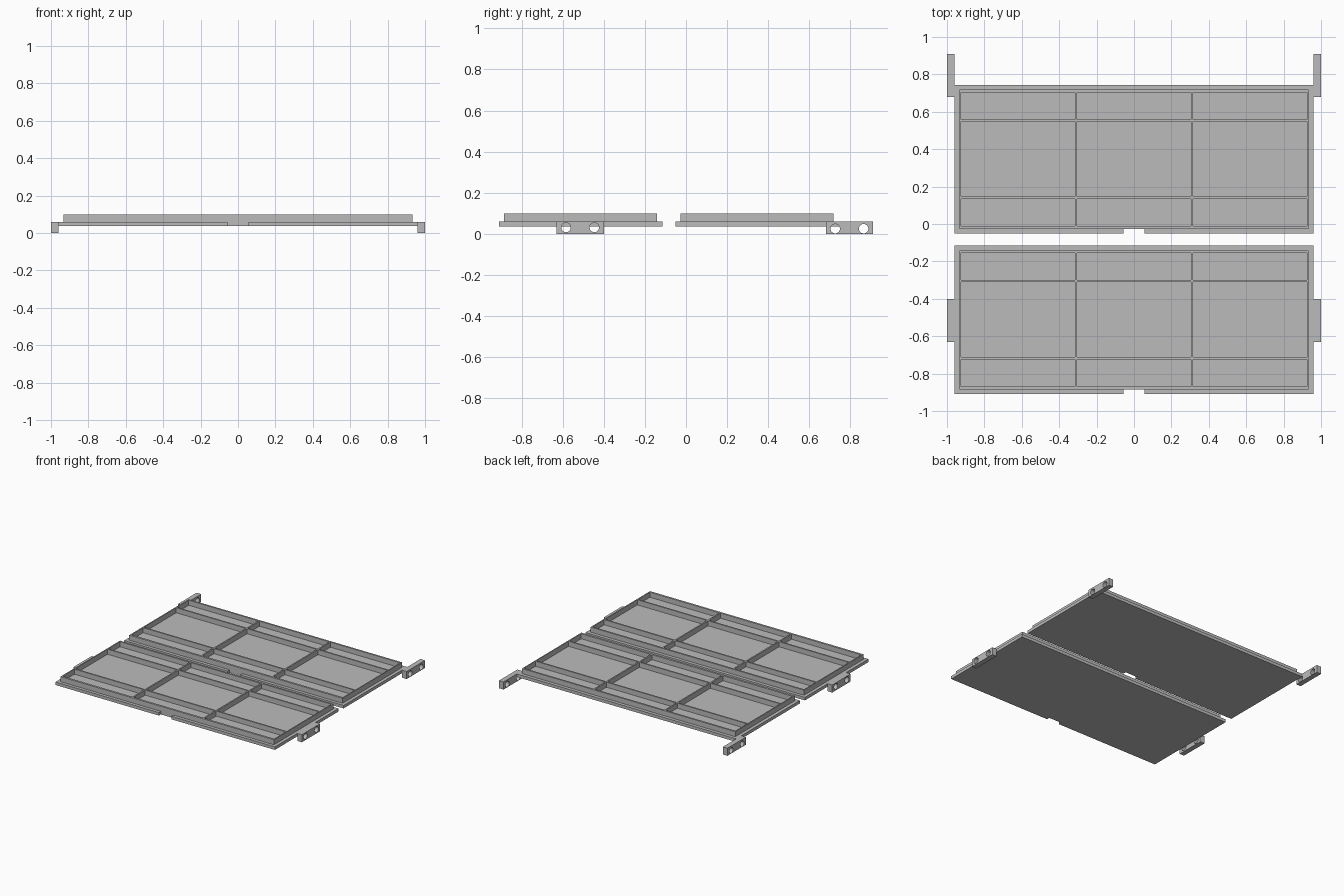
import bpy, bmesh, math
from mathutils import Matrix

if "Cube" in bpy.data.objects:
    bpy.data.objects.remove(bpy.data.objects["Cube"])

grey = bpy.data.materials.new("plain grey")
grey.diffuse_color = (0.5, 0.5, 0.5, 1)
grey.use_nodes = True
grey.node_tree.nodes["Principled BSDF"].inputs["Base Color"].default_value = grey.diffuse_color


def rect(x0, x1, y0, y1):
    return [(x0, y0), (x1, y0), (x1, y1), (x0, y1)]


def circle(cx, cy, r, n=32):
    return [(cx + r * math.cos(2 * math.pi * i / n), cy + r * math.sin(2 * math.pi * i / n))
            for i in range(n)]


def slab(name, loops, low, high, turn=None):
    """Extrude a flat outline (first loop) with holes (other loops) from low to high."""
    curve = bpy.data.curves.new(name, 'CURVE')
    curve.dimensions = '2D'
    curve.fill_mode = 'BOTH'
    curve.extrude = (high - low) / 2
    for loop in loops:
        spline = curve.splines.new('POLY')
        spline.points.add(len(loop) - 1)
        for point, (u, v) in zip(spline.points, loop):
            point.co = (u, v, 0, 1)
        spline.use_cyclic_u = True
    source = bpy.data.objects.new(name, curve)
    bpy.context.collection.objects.link(source)
    bpy.context.view_layer.update()
    mesh = bpy.data.meshes.new_from_object(source)
    bpy.data.objects.remove(source)
    bm = bmesh.new()
    bm.from_mesh(mesh)
    bmesh.ops.remove_doubles(bm, verts=bm.verts, dist=1e-5)
    bmesh.ops.recalc_face_normals(bm, faces=bm.faces)
    bm.to_mesh(mesh)
    bm.free()
    mesh.transform(Matrix.Translation((0, 0, (low + high) / 2)))
    if turn:
        mesh.transform(turn)
    for face in mesh.polygons:
        face.use_smooth = False
    mesh.materials.clear()
    mesh.materials.append(grey)
    obj = bpy.data.objects.new(name, mesh)
    bpy.context.collection.objects.link(obj)
    return obj


# Profile (y, z) pushed along x
SIDEWAYS = Matrix(((0, 0, 1, 0), (1, 0, 0, 0), (0, 1, 0, 0), (0, 0, 0, 1)))
COLUMNS = [(-0.925, -0.316), (-0.305, 0.305), (0.316, 0.925)]
ROWS = [(0.041, 0.186), (0.198, 0.599), (0.611, 0.755)]


def panel(name, y, bracket_y, hole_z):
    # Base plate with a notch in its front edge
    slab(name + "_base_plate",
         [[(-0.96, y), (-0.056, y), (-0.056, y + 0.025), (0.056, y + 0.025), (0.056, y),
           (0.96, y), (0.96, y + 0.795), (-0.96, y + 0.795)]], 0.036, 0.06)
    # Raised ribs around nine bays
    bays = [rect(x0, x1, y + y0, y + y1) for x0, x1 in COLUMNS for y0, y1 in ROWS]
    slab(name + "_rib_frame", [rect(-0.934, 0.934, y + 0.025, y + 0.769)] + bays, 0.06, 0.1)
    # Side brackets with two through holes
    b = bracket_y
    loops = [rect(b, b + 0.23, 0, 0.06),
             circle(b + 0.046, hole_z, 0.023), circle(b + 0.184, hole_z, 0.023)]
    for side, low, high in (("left", -1, -0.96), ("right", 0.96, 1)):
        slab(f"{name}_{side}_bracket", loops, low, high, SIDEWAYS)


panel("front_panel", -0.91, -0.63, 0.031)
panel("rear_panel", -0.051, 0.68, 0.025)
